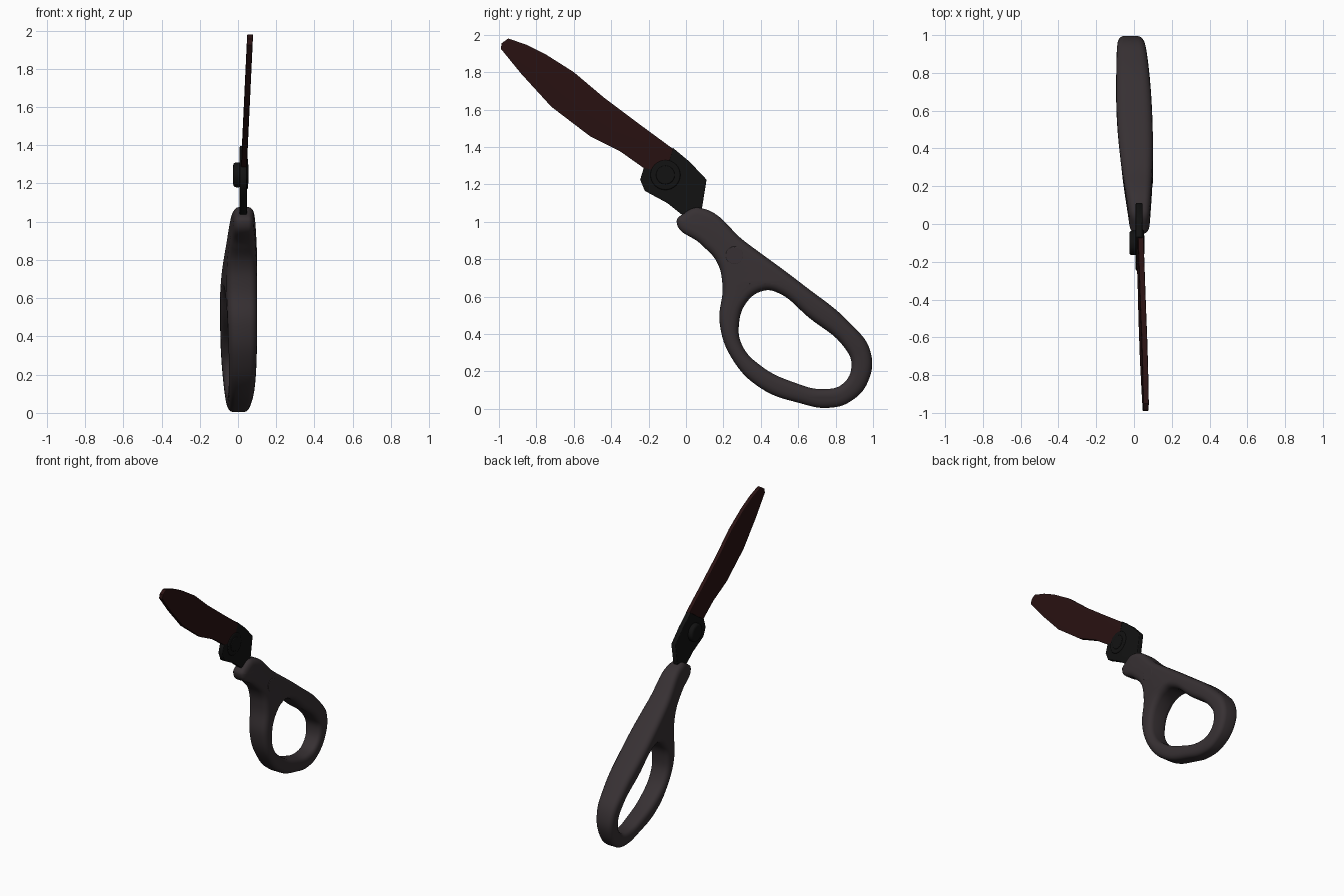
import bpy, bmesh, math
from mathutils import Vector

if "Cube" in bpy.data.objects:
    bpy.data.objects.remove(bpy.data.objects["Cube"])


def material(name, rgb):
    m = bpy.data.materials.new(name)
    m.diffuse_color = (*rgb, 1)
    m.use_nodes = True
    m.node_tree.nodes["Principled BSDF"].inputs["Base Color"].default_value = m.diffuse_color
    return m


GREY = material("handle_grey", (0.038, 0.03, 0.033))
BLACK = material("black", (0.006, 0.006, 0.006))
RUST = material("dark_red_steel", (0.022, 0.006, 0.006))


def plate(name, loops, remap, bevel, mats, smooth=False, paint=None):
    """Outline in (y, z) with optional hole, rounded rim; remap(y, z, w) gives x for w in 0..1."""
    half = 0.08
    cu = bpy.data.curves.new(name, 'CURVE')
    cu.dimensions, cu.fill_mode = '2D', 'BOTH'
    cu.bevel_depth, cu.offset = bevel, -bevel
    cu.extrude, cu.bevel_resolution = half - bevel, 3
    cu.resolution_u = 8
    for pts in loops:
        s = cu.splines.new('BEZIER')
        s.bezier_points.add(len(pts) - 1)
        s.use_cyclic_u = True
        for bp, p in zip(s.bezier_points, pts):
            bp.co = (*p, 0)
            bp.handle_left_type = bp.handle_right_type = 'AUTO' if smooth else 'VECTOR'
    tmp = bpy.data.objects.new("tmp", cu)
    bpy.context.collection.objects.link(tmp)
    bpy.context.view_layer.update()
    dg = bpy.context.evaluated_depsgraph_get()
    me = bpy.data.meshes.new_from_object(tmp.evaluated_get(dg))
    bpy.data.objects.remove(tmp)
    me.name = name
    bm = bmesh.new()
    bm.from_mesh(me)
    bmesh.ops.remove_doubles(bm, verts=bm.verts, dist=1e-4)
    for v in bm.verts:
        y, z, w = v.co
        v.co = (remap(y, z, (w / half + 1) / 2), y, z)
    bmesh.ops.recalc_face_normals(bm, faces=bm.faces)
    for f in bm.faces:
        f.material_index = paint(f) if paint else 0
    bm.to_mesh(me)
    me.materials.clear()
    for m in mats:
        me.materials.append(m)
    ob = bpy.data.objects.new(name, me)
    bpy.context.collection.objects.link(ob)
    return finish(ob)


def finish(ob):
    bpy.ops.object.select_all(action='DESELECT')
    ob.select_set(True)
    bpy.context.view_layer.objects.active = ob
    bpy.ops.object.shade_smooth_by_angle(angle=math.radians(40))
    return ob


def disc(name, x0, x1, y, z, r, mat, bevel):
    bpy.ops.mesh.primitive_cylinder_add(vertices=32, radius=r, depth=x1 - x0,
                                        location=((x0 + x1) / 2, y, z),
                                        rotation=(0, math.pi / 2, 0))
    ob = bpy.context.object
    ob.name = name
    ob.data.materials.append(mat)
    b = ob.modifiers.new("bevel", 'BEVEL')
    b.width, b.segments = bevel, 3
    return finish(ob)


# Handle: closed finger loop with neck, flaring to -x along the upper bar
outer = [(-0.05, 1.0), (-0.01, 1.045), (0.07, 1.075), (0.32, 0.89), (0.63, 0.66),
         (0.88, 0.455), (0.985, 0.31), (0.975, 0.15), (0.88, 0.04), (0.76, 0.005),
         (0.61, 0.03), (0.4, 0.11), (0.245, 0.27), (0.18, 0.46), (0.195, 0.66),
         (0.165, 0.785), (0.08, 0.88)]
hole = [(0.41, 0.63), (0.48, 0.625), (0.66, 0.485), (0.845, 0.33), (0.885, 0.235),
        (0.84, 0.135), (0.74, 0.105), (0.58, 0.14), (0.4, 0.23), (0.3, 0.34),
        (0.283, 0.45), (0.325, 0.57)]


def handle_x(y, z, w):
    s = (y - 0.0) * 0.81 - (z - 1.05) * 0.59
    t = min(1, max(0, -((y - 0.08) * 0.59 + (z - 1.08) * 0.81) / 0.56))
    k = min(1, max(0, s / 0.85))
    lo = -0.02 - 0.08 * math.sin(k * math.pi / 2) * (1 - 0.68 * t)
    hi = 0.1 - 0.08 * (s - 0.5) ** 2
    return lo + (hi - lo) * w


def handle_paint(f):
    c = f.calc_center_median()
    out = Vector((0, c.y - 0.56, c.z - 0.38))
    return int(abs(f.normal.x) < 0.75 and f.normal.dot(out) > 0)


plate("handle", [outer, hole], handle_x, 0.04, [GREY, BLACK], True, handle_paint)
disc("handle_plug", 0.07, 0.099, 0.26, 0.82, 0.048, GREY, 0.004)

# Blade: tapered and leaning slightly to +x at the tip
blade = [(-0.99, 1.925), (-0.985, 1.955), (-0.95, 1.98), (-0.85, 1.945), (-0.75, 1.895),
         (-0.6, 1.80), (-0.44, 1.665), (-0.24, 1.515), (-0.07, 1.39), (-0.12, 1.22),
         (-0.23, 1.29), (-0.35, 1.375), (-0.51, 1.455), (-0.72, 1.615), (-0.88, 1.79)]
plate("blade", [blade],
      lambda y, z, w: 0.063 - 0.033 * (1.97 - z) / 0.7 + (w - 0.5) * 0.031,
      0.012, [RUST])

# Pivot block and tang reaching into the handle
block = [(-0.245, 1.225), (-0.225, 1.29), (-0.07, 1.395), (0.02, 1.32), (0.11, 1.225),
         (0.085, 1.07), (0.05, 0.99), (0.0, 1.02), (-0.1, 1.10), (-0.22, 1.165)]
plate("pivot_block", [block], lambda y, z, w: 0.008 + 0.038 * w, 0.015, [BLACK])

# Pivot bolt: domed head on -x, low collar and cap on +x
disc("bolt_head", -0.025, 0.02, -0.1, 1.245, 0.065, BLACK, 0.015)
disc("bolt_collar", 0.03, 0.052, -0.11, 1.25, 0.08, BLACK, 0.006)
disc("bolt_cap", 0.04, 0.056, -0.11, 1.25, 0.05, BLACK, 0.005)
